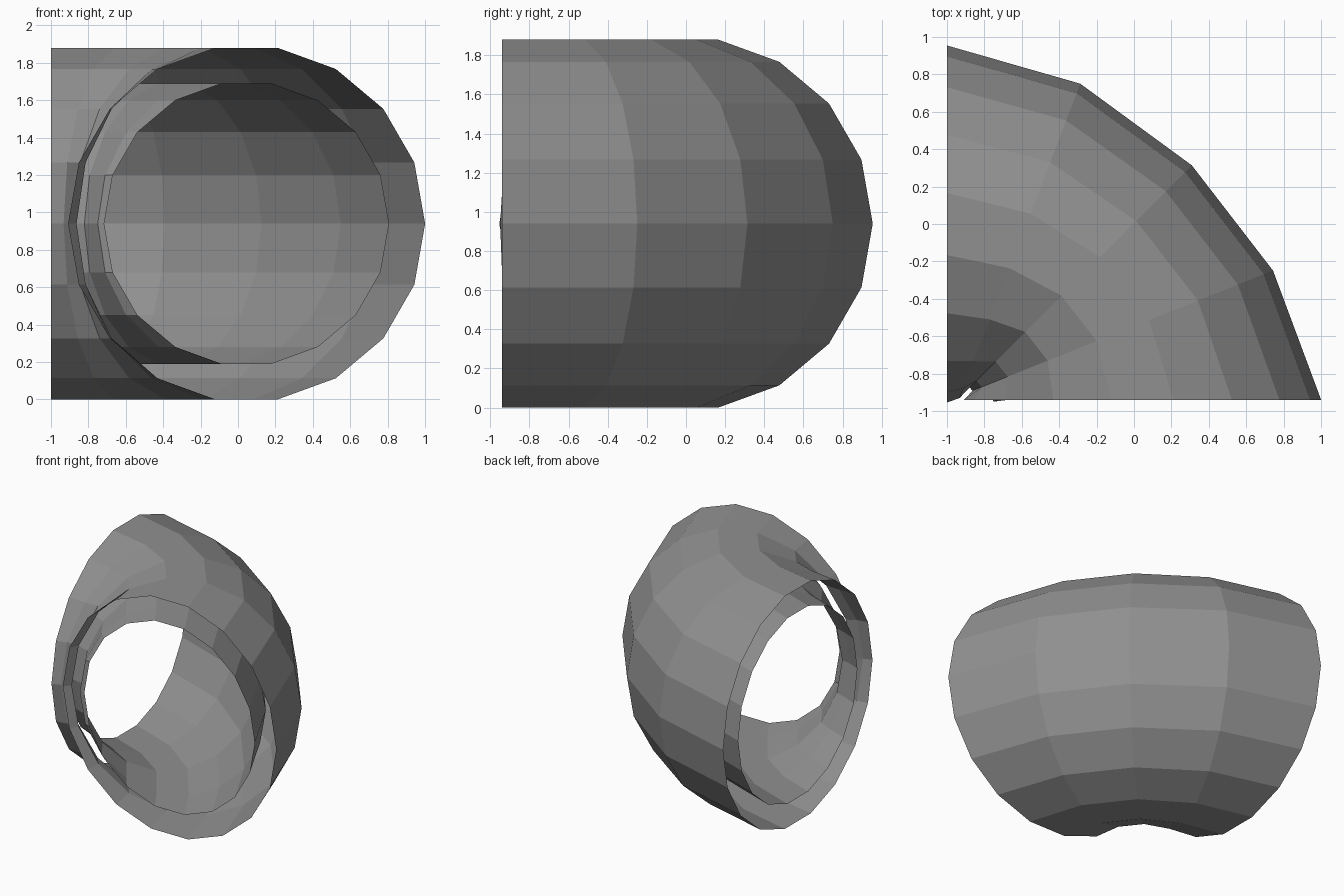
import bpy, bmesh
from math import sin, cos, radians

cube = bpy.data.objects.get("Cube")
if cube:
    bpy.data.objects.remove(cube, do_unlink=True)

grey = bpy.data.materials.new("mid_grey")
grey.use_nodes = True
colour = (0.28, 0.28, 0.28, 1)
grey.diffuse_color = colour
grey.node_tree.nodes["Principled BSDF"].inputs["Base Color"].default_value = colour

SIDES = 18
MID_Z = 0.94


def pipe_shell(name, radius, rings, inward=False):
    """Open bent tube; each ring is (x, y, half width, turn in degrees)."""
    bm = bmesh.new()
    loops = []
    for x, y, half, turn in rings:
        a = radians(turn)
        loop = []
        for i in range(SIDES):
            t = radians(360 / SIDES * i)
            w = half * cos(t)
            loop.append(bm.verts.new((x + w * cos(a), y + w * sin(a),
                                      MID_Z + radius * sin(t))))
        loops.append(loop)
    for a, b in zip(loops, loops[1:]):
        for i in range(SIDES):
            j = (i + 1) % SIDES
            face = bm.faces.new((a[i], a[j], b[j], b[i]))
            if inward:
                face.normal_flip()
    mesh = bpy.data.meshes.new(name)
    bm.to_mesh(mesh)
    bm.free()
    mesh.materials.append(grey)
    obj = bpy.data.objects.new(name, mesh)
    bpy.context.collection.objects.link(obj)
    return obj


# Outer wall of the elbow, from the side opening to the front opening
pipe_shell("outer_wall", 0.9545, [
    (-1, 0, 0.9545, 90),
    (-0.61, -0.09, 0.90, 69),
    (-0.285, -0.28, 0.84, 45),
    (-0.06, -0.57, 0.865, 21.8),
    (0.046, -0.94, 0.9545, 0),
])

# Bore lining, open at both ends
pipe_shell("inner_wall", 0.7617, [
    (-1, 0, 0.7617, 90),
    (-0.65, -0.13, 0.72, 69),
    (-0.348, -0.348, 0.67, 45),
    (-0.10, -0.69, 0.70, 21.8),
    (0.046, -0.94, 0.7617, 0),
], inward=True)
